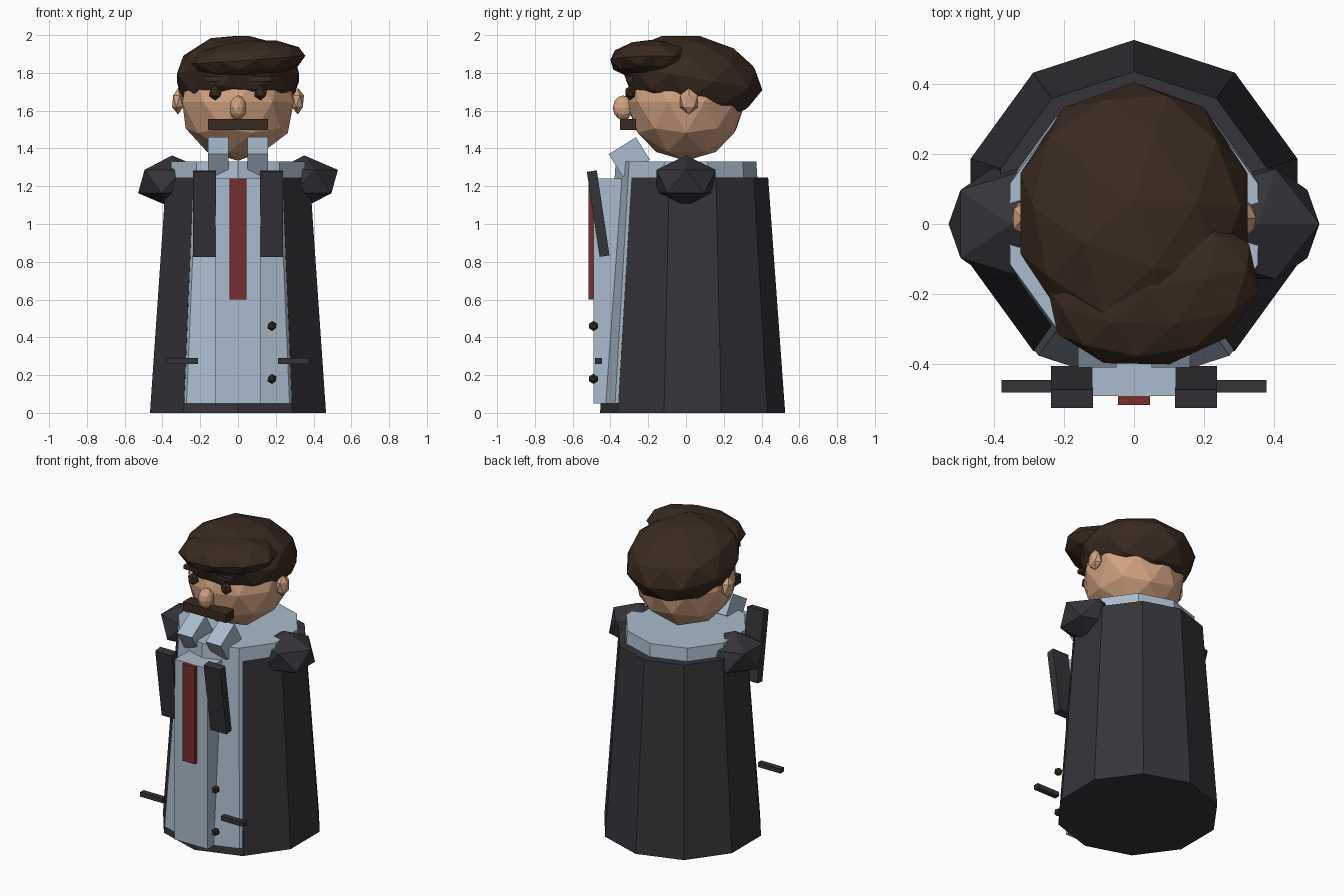
import bpy
from math import radians

if "Cube" in bpy.data.objects:
    bpy.data.objects.remove(bpy.data.objects["Cube"])


def material(name, rgb):
    m = bpy.data.materials.new(name)
    m.use_nodes = True
    m.diffuse_color = (*rgb, 1)
    bsdf = next(n for n in m.node_tree.nodes if n.type == 'BSDF_PRINCIPLED')
    bsdf.inputs["Base Color"].default_value = (*rgb, 1)
    return m


COAT = material("charcoal_coat", (0.035, 0.034, 0.041))
SHIRT = material("pale_blue_shirt", (0.40, 0.50, 0.61))
TIE = material("dark_red_tie", (0.18, 0.026, 0.026))
SKIN = material("skin", (0.64, 0.36, 0.22))
HAIR = material("dark_brown_hair", (0.042, 0.023, 0.014))


def finish(name, mat):
    ob = bpy.context.object
    ob.name = ob.data.name = name
    ob.data.materials.append(mat)
    return ob


def box(name, mat, loc, size, tilt=0):
    bpy.ops.mesh.primitive_cube_add(size=1, location=loc, rotation=(radians(tilt), 0, 0))
    bpy.context.object.scale = size
    return finish(name, mat)


def ball(name, mat, loc, radii, detail=2, rot=(0, 0, 0)):
    bpy.ops.mesh.primitive_ico_sphere_add(subdivisions=detail, radius=1, location=loc,
                                          rotation=[radians(a) for a in rot])
    bpy.context.object.scale = radii
    return finish(name, mat)


def robe(name, mat, y, r_low, r_top, z_low, z_top):
    bpy.ops.mesh.primitive_cone_add(vertices=10, radius1=r_low, radius2=r_top,
                                    depth=z_top - z_low,
                                    location=(0, y, (z_low + z_top) / 2))
    return finish(name, mat)


# Body: coat, with the shirt showing through the front
robe("coat", COAT, 0.035, 0.49, 0.40, 0, 1.245)
robe("shirt", SHIRT, 0, 0.464, 0.372, 0.05, 1.33)
box("shirt_front", SHIRT, (0, -0.39, 0.645), (0.24, 0.20, 1.19))
box("tie", TIE, (0, -0.50, 0.92), (0.09, 0.033, 0.64))
for i, z in enumerate((0.18, 0.46)):
    ball(f"button_{i + 1}", HAIR, (0.18, -0.49, z), (0.027,) * 3, 1)

# Head, hair and swept fringe
ball("head", SKIN, (0, 0, 1.645), (0.31, 0.315, 0.31))
ball("hair", HAIR, (0, 0.03, 1.775), (0.34, 0.38, 0.225), 2, (-10, 0, 0))
ball("fringe", HAIR, (0.055, -0.185, 1.87), (0.31, 0.22, 0.105), 2, (0, -4, 12))
ball("nose", SKIN, (0, -0.333, 1.615), (0.046, 0.055, 0.066))
box("moustache", HAIR, (0, -0.308, 1.527), (0.315, 0.085, 0.057))

# Paired parts
for side, s in (("left", 1), ("right", -1)):
    ball(f"{side}_shoulder", COAT, (0.35 * s, 0, 1.225), (0.2, 0.185, 0.138), 1)
    ball(f"{side}_ear", SKIN, (0.317 * s, 0.015, 1.65), (0.036, 0.055, 0.07), 1)
    ball(f"{side}_eye", HAIR, (0.12 * s, -0.295, 1.695), (0.038, 0.03, 0.04), 1)
    box(f"{side}_eyebrow", HAIR, (0.12 * s, -0.30, 1.768), (0.11, 0.035, 0.025))
    box(f"{side}_collar", SHIRT, (0.105 * s, -0.30, 1.355), (0.11, 0.17, 0.14), 32)
    box(f"{side}_lapel", COAT, (0.177 * s, -0.465, 1.055), (0.12, 0.053, 0.455), 8.5)
    box(f"{side}_pocket", COAT, (0.295 * s, -0.463, 0.275), (0.165, 0.035, 0.03))
